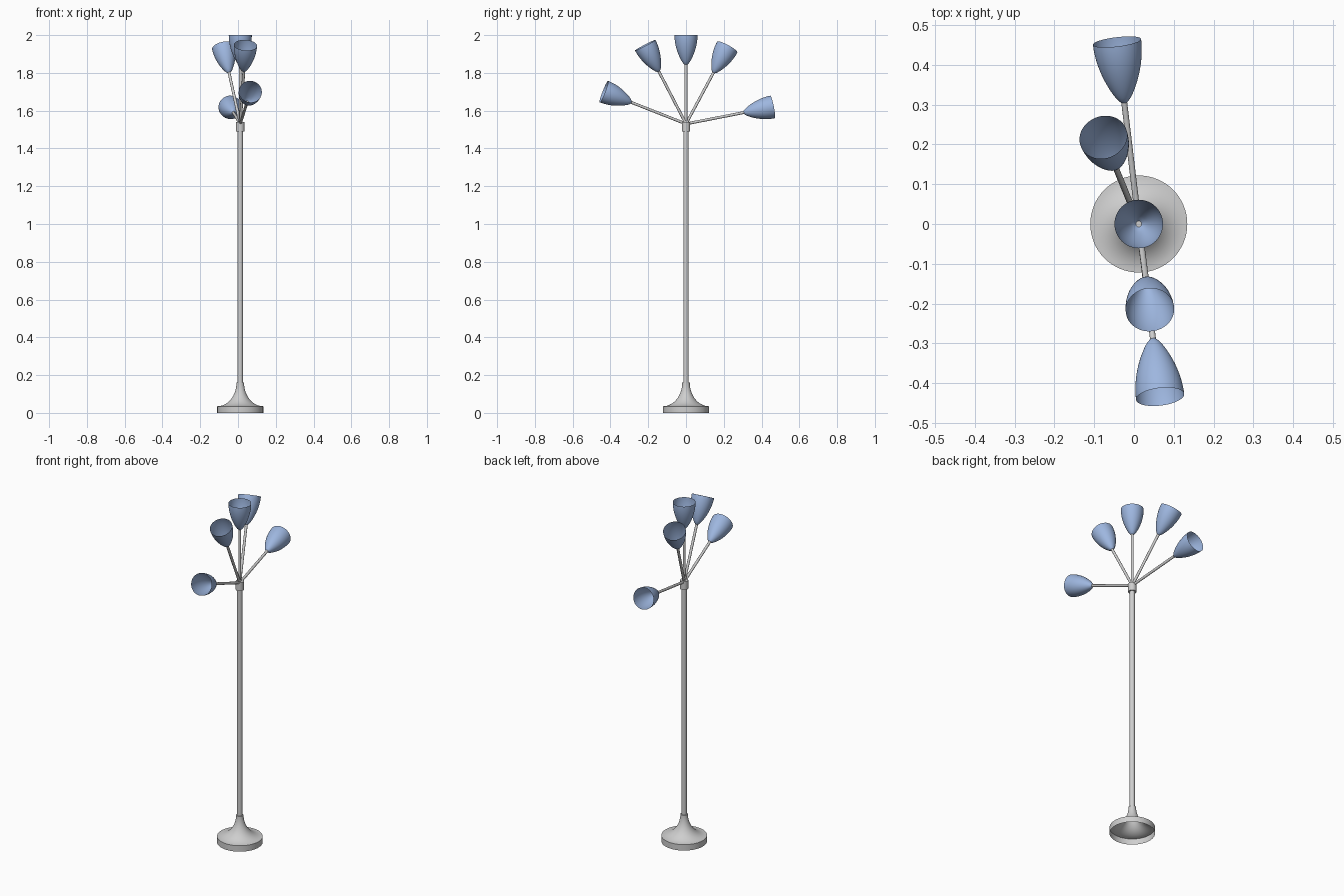
import bpy, bmesh, math
from mathutils import Vector

cube = bpy.data.objects.get("Cube")
if cube:
    bpy.data.objects.remove(cube, do_unlink=True)


def material(name, color):
    m = bpy.data.materials.new(name)
    m.use_nodes = True
    m.diffuse_color = color
    m.node_tree.nodes["Principled BSDF"].inputs["Base Color"].default_value = color
    return m


metal = material("pale_grey_metal", (0.62, 0.62, 0.62, 1))
glass = material("soft_blue_shade", (0.34, 0.47, 0.74, 1))


def lathe(name, profile, mat, origin, axis=(0, 0, 1), segments=48):
    """Revolve (radius, height) points round z, then point z along the axis."""
    bm = bmesh.new()
    rings = []
    for r, h in profile:
        if r == 0:
            rings.append([bm.verts.new((0, 0, h))] * segments)
            continue
        angles = [math.tau * i / segments for i in range(segments)]
        rings.append([bm.verts.new((r * math.cos(a), r * math.sin(a), h)) for a in angles])
    for low, high in zip(rings, rings[1:]):
        for i in range(segments):
            j = (i + 1) % segments
            corners = dict.fromkeys((low[i], low[j], high[j], high[i]))
            bm.faces.new(list(corners))
    mesh = bpy.data.meshes.new(name)
    bm.to_mesh(mesh)
    bm.free()
    mesh.materials.append(mat)
    obj = bpy.data.objects.new(name, mesh)
    bpy.context.collection.objects.link(obj)
    obj.location = origin
    obj.rotation_mode = 'QUATERNION'
    obj.rotation_quaternion = Vector((0, 0, 1)).rotation_difference(Vector(axis))
    bpy.ops.object.select_all(action='DESELECT')
    obj.select_set(True)
    bpy.context.view_layer.objects.active = obj
    bpy.ops.object.shade_smooth_by_angle(angle=math.radians(35))
    return obj


def rod(name, radius, start, end, origin, axis=(0, 0, 1), segments=32):
    profile = [(0, start), (radius, start), (radius, end), (0, end)]
    return lathe(name, profile, metal, origin, axis, segments)


CENTRE_X = 0.012
floor = (CENTRE_X, 0, 0)
hub = (CENTRE_X, 0, 1.53)

# Hollow flared base with an upright rim
flare = [(0.122, 0)]
for i in range(17):
    t = math.pi / 2 * i / 16
    flare.append((0.122 - 0.102 * math.sin(t), 0.16 - 0.125 * math.cos(t)))
flare.append((0.014, 0.16))
lathe("base", flare, metal, floor, segments=64)

# Pole and collar
rod("pole", 0.0145, 0.155, 1.5, floor)
rod("collar", 0.022, 1.49, 1.54, floor)

# Arms fanning out of the collar, each with an open bell shade
REACH, SHADE_LENGTH = 0.47, 0.157
bell = [(0.007 + 0.054 * math.sin(math.pi / 2 * i / 20) ** 0.75,
         REACH - SHADE_LENGTH + SHADE_LENGTH * i / 20) for i in range(21)]
directions = {
    "back_low": (-0.055, 0.46, 0.09),
    "back_high": (-0.09, 0.22, 0.41),
    "middle": (0, 0, 1),
    "front_high": (0.028, -0.215, 0.415),
    "front_low": (0.055, -0.445, 0.175),
}
for label, direction in directions.items():
    axis = Vector(direction).normalized()
    rod(label + "_arm", 0.0075, 0, REACH - SHADE_LENGTH + 0.004, hub, axis, 16)
    lathe(label + "_shade", bell, glass, hub, axis)
